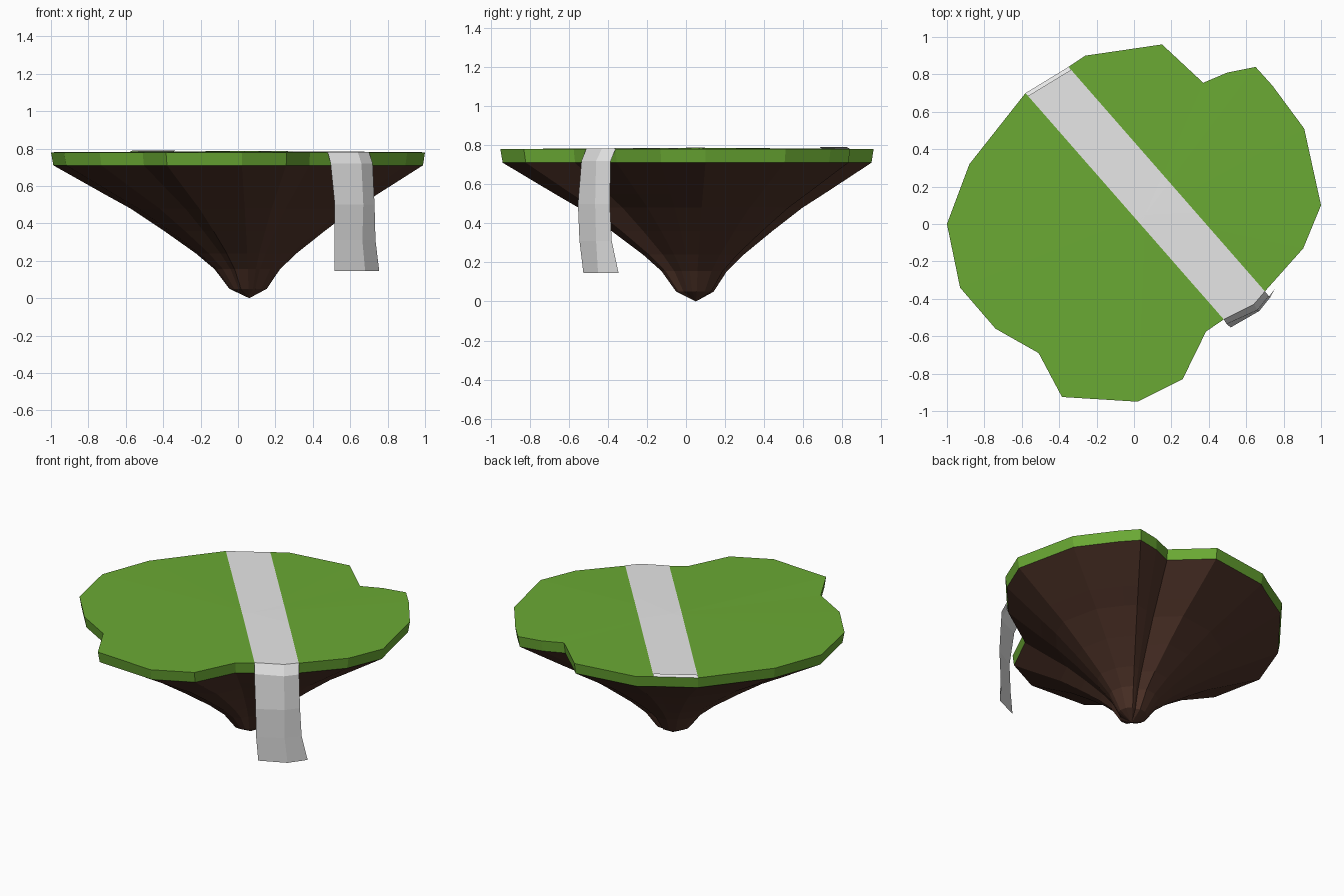
import bpy, bmesh
from mathutils import Vector

if "Cube" in bpy.data.objects:
    bpy.data.objects.remove(bpy.data.objects["Cube"])


def material(name, rgb):
    mat = bpy.data.materials.new(name)
    mat.use_nodes = True
    colour = (*rgb, 1)
    mat.diffuse_color = colour
    mat.node_tree.nodes["Principled BSDF"].inputs["Base Color"].default_value = colour
    return mat


GRASS = material("grass green", (0.145, 0.4, 0.034))
SOIL = material("soil brown", (0.08, 0.034, 0.022))
WATER = material("water grey", (0.8, 0.8, 0.8))

# Island outline, counterclockwise, and the hub every ring shrinks towards
OUTLINE = [(1, .1), (.91, .51), (.74, .74), (.65, .84), (.5, .81), (.37, .755),
           (.15, .96), (-.26, .9), (-.35, .84), (-.58, .7), (-.88, .32), (-1, 0),
           (-.93, -.34), (-.74, -.56), (-.51, -.69), (-.385, -.925), (.02, -.95),
           (.26, -.83), (.385, -.575), (.48, -.51), (.7, -.36), (.905, -.13)]
HUB = Vector((.06, .05))
RIM_TOP, RIM_LOW = .78, .71


def ring(bm, scale, z):
    points = [HUB + (Vector(p) - HUB) * scale for p in OUTLINE]
    return [bm.verts.new((p.x, p.y, z)) for p in points]


def bridge(bm, upper, lower):
    for i in range(len(upper)):
        j = (i + 1) % len(upper)
        bm.faces.new((upper[j], upper[i], lower[i], lower[j]))


def fan(bm, loop, z, flip=False):
    tip = bm.verts.new((HUB.x, HUB.y, z))
    faces = []
    for a, b in zip(loop, loop[1:] + loop[:1]):
        faces.append(bm.faces.new((b, a, tip) if flip else (a, b, tip)))
    return faces


def finish(bm, name, *mats):
    mesh = bpy.data.meshes.new(name)
    bm.to_mesh(mesh)
    bm.free()
    for mat in mats:
        mesh.materials.append(mat)
    obj = bpy.data.objects.new(name, mesh)
    bpy.context.collection.objects.link(obj)
    return obj


# Grass cap: shallow fan with a rim, river cut into the top faces
bm = bmesh.new()
top = ring(bm, 1, RIM_TOP)
bridge(bm, top, ring(bm, .988, RIM_LOW))
fan(bm, top, RIM_TOP + .007)
banks = [(Vector((-.58, .7, 0)), Vector((.48, -.51, 0))),
         (Vector((-.35, .84, 0)), Vector((.7, -.36, 0)))]
across = []
for start, end in banks:
    normal = (end - start).cross(Vector((0, 0, 1))).normalized()
    across.append((start, normal))
    bm.normal_update()
    faces = [f for f in bm.faces if f.normal.z > .9]
    geom = faces + list({e for f in faces for e in f.edges}) + list({v for f in faces for v in f.verts})
    bmesh.ops.bisect_plane(bm, geom=geom, dist=.004, plane_co=start, plane_no=normal)
bm.normal_update()
for f in bm.faces:
    sides = [(f.calc_center_median() - co).dot(no) for co, no in across]
    if f.normal.z > .9 and sides[0] * sides[1] < 0:
        f.material_index = 1
finish(bm, "grass_cap", GRASS, WATER)

# Tapering soil underside
bm = bmesh.new()
PROFILE = [(.988, RIM_LOW), (.72, .55), (.6, .48), (.43, .36),
           (.27, .24), (.175, .155), (.1, .05)]
rings = [ring(bm, scale, z) for scale, z in PROFILE]
for upper, lower in zip(rings, rings[1:]):
    bridge(bm, upper, lower)
fan(bm, rings[-1], 0, flip=True)
finish(bm, "soil_underside", SOIL)

# Waterfall sheet: each row is left edge, crest and right edge at one height
ROWS = [(.782, (.48, -.51), (.64, -.43), (.7, -.36)),
        (.72, (.495, -.535), (.66, -.46), (.72, -.385)),
        (.5, (.517, -.553), (.67, -.465), (.73, -.39)),
        (.31, (.515, -.545), (.665, -.46), (.735, -.38)),
        (.145, (.517, -.525), (.68, -.45), (.755, -.345))]
bm = bmesh.new()
grid = [[bm.verts.new((x, y, z)) for x, y in points] for z, *points in ROWS]
for upper, lower in zip(grid, grid[1:]):
    for i in range(2):
        bm.faces.new((upper[i], lower[i], lower[i + 1], upper[i + 1]))
# Lip joining the river to the fall
bank = [bm.verts.new((x, y, .783)) for x, y in ((.45, -.476), (.67, -.326))]
bm.faces.new((bank[0], *grid[0], bank[1]))
finish(bm, "waterfall", WATER)

# Raised lip at the river's source
bm = bmesh.new()
lip = [(-.58, .7, .78), (-.565, .683, .79), (-.335, .823, .79), (-.35, .84, .78)]
bm.faces.new([bm.verts.new(p) for p in lip])
finish(bm, "river_source_lip", WATER)
